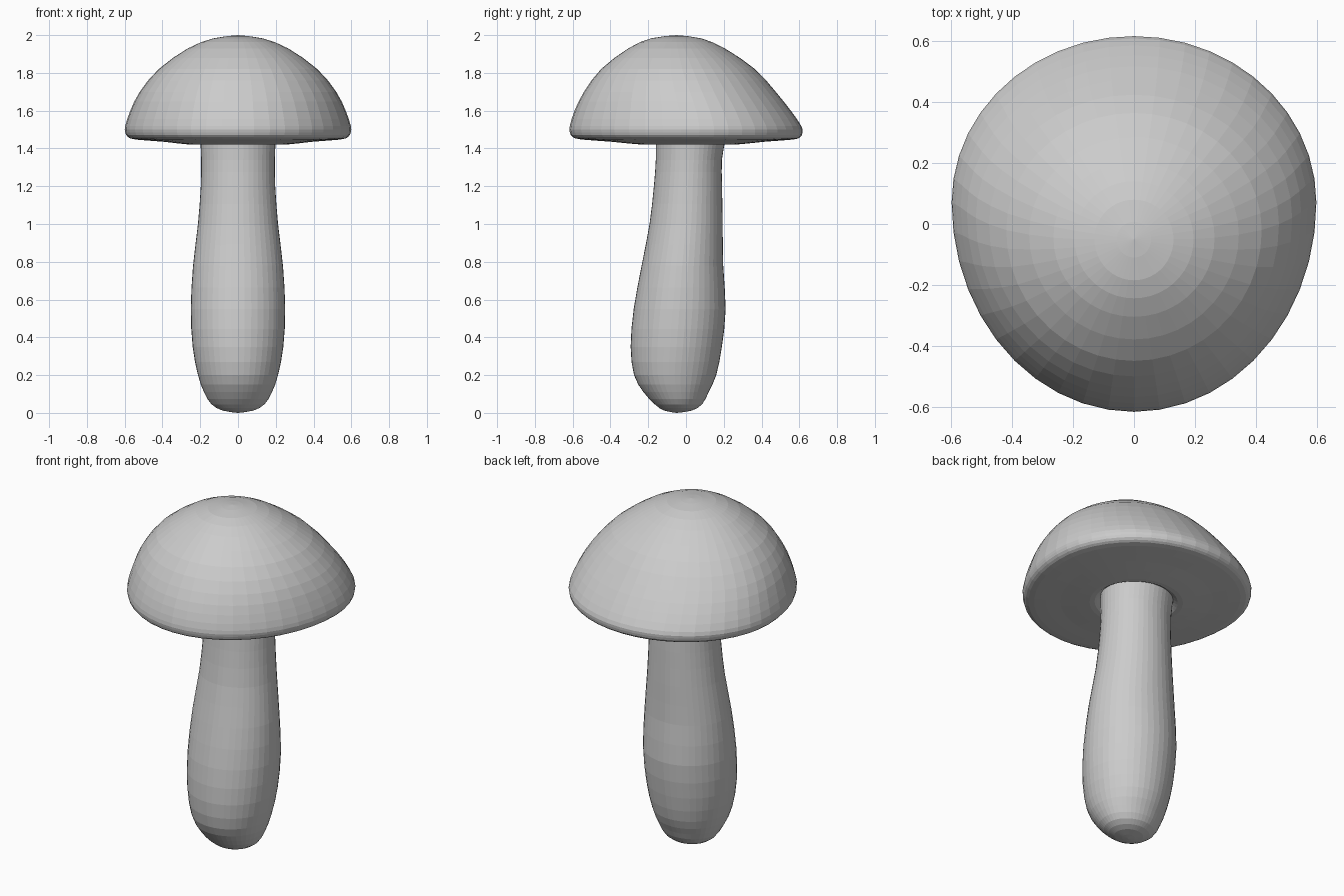
import bpy, bmesh, math

SEG = 44


def spline(rows, steps):
    """Catmull-Rom interpolation through profile rows."""
    out = []
    for i in range(len(rows) - 1):
        p0, p1 = rows[max(i - 1, 0)], rows[i]
        p2, p3 = rows[i + 1], rows[min(i + 2, len(rows) - 1)]
        for s in range(steps):
            t = s / steps
            out.append([0.5 * (2 * b + (c - a) * t + (2 * a - 5 * b + 4 * c - d) * t * t
                               + (3 * b - a - 3 * c + d) * t ** 3)
                        for a, b, c, d in zip(p0, p1, p2, p3)])
    out.append(list(rows[-1]))
    return out


def egg_loft(name, rows, steps=2, cap_first=True):
    """Loft egg-shaped rings given as (z, half width, y front, y back, y widest)."""
    bm = bmesh.new()
    rings = []
    for z, w, y0, y1, c in spline(rows, steps):
        ring = []
        for k in range(SEG):
            a = 2 * math.pi * k / SEG
            s = math.sin(a)
            y = c + s * ((y1 - c) if s > 0 else (c - y0))
            ring.append(bm.verts.new((w * math.cos(a), y, z)))
        rings.append(ring)
    for lo, hi in zip(rings, rings[1:]):
        for k in range(SEG):
            n = (k + 1) % SEG
            bm.faces.new((lo[k], lo[n], hi[n], hi[k]))
    bmesh.ops.remove_doubles(bm, verts=bm.verts, dist=0.0005)
    bmesh.ops.recalc_face_normals(bm, faces=bm.faces)
    me = bpy.data.meshes.new(name)
    bm.to_mesh(me)
    bm.free()
    ob = bpy.data.objects.new(name, me)
    bpy.context.collection.objects.link(ob)
    return ob


# Stem: bulging towards the front at the foot, rounded underneath
egg_loft("stem", [
    (0.00, 0.00, -0.05, -0.05, -0.05),
    (0.012, 0.08, -0.115, 0.03, -0.045),
    (0.045, 0.14, -0.165, 0.085, -0.04),
    (0.11, 0.18, -0.225, 0.12, -0.05),
    (0.20, 0.212, -0.275, 0.16, -0.06),
    (0.35, 0.24, -0.293, 0.19, -0.05),
    (0.55, 0.25, -0.277, 0.21, -0.035),
    (0.78, 0.238, -0.235, 0.197, -0.02),
    (1.00, 0.212, -0.193, 0.194, 0.00),
    (1.20, 0.197, -0.17, 0.191, 0.01),
    (1.34, 0.195, -0.16, 0.19, 0.017),
    (1.45, 0.20, -0.16, 0.21, 0.02),
])

# Cap: egg-shaped dome, rolled rim, shallow underside tucked in at the stem
egg_loft("cap", [
    (2.00, 0.00, -0.05, -0.05, -0.05),
    (1.983, 0.13, -0.185, 0.08, -0.05),
    (1.93, 0.265, -0.305, 0.205, -0.045),
    (1.82, 0.42, -0.45, 0.365, -0.02),
    (1.70, 0.52, -0.54, 0.475, 0.02),
    (1.60, 0.57, -0.59, 0.555, 0.055),
    (1.52, 0.597, -0.615, 0.61, 0.07),
    (1.485, 0.597, -0.615, 0.617, 0.07),
    (1.46, 0.582, -0.60, 0.605, 0.07),
    (1.447, 0.54, -0.55, 0.565, 0.065),
    (1.436, 0.40, -0.40, 0.42, 0.045),
    (1.42, 0.25, -0.23, 0.26, 0.025),
    (1.428, 0.215, -0.185, 0.22, 0.02),
    (1.45, 0.19, -0.15, 0.19, 0.02),
])
